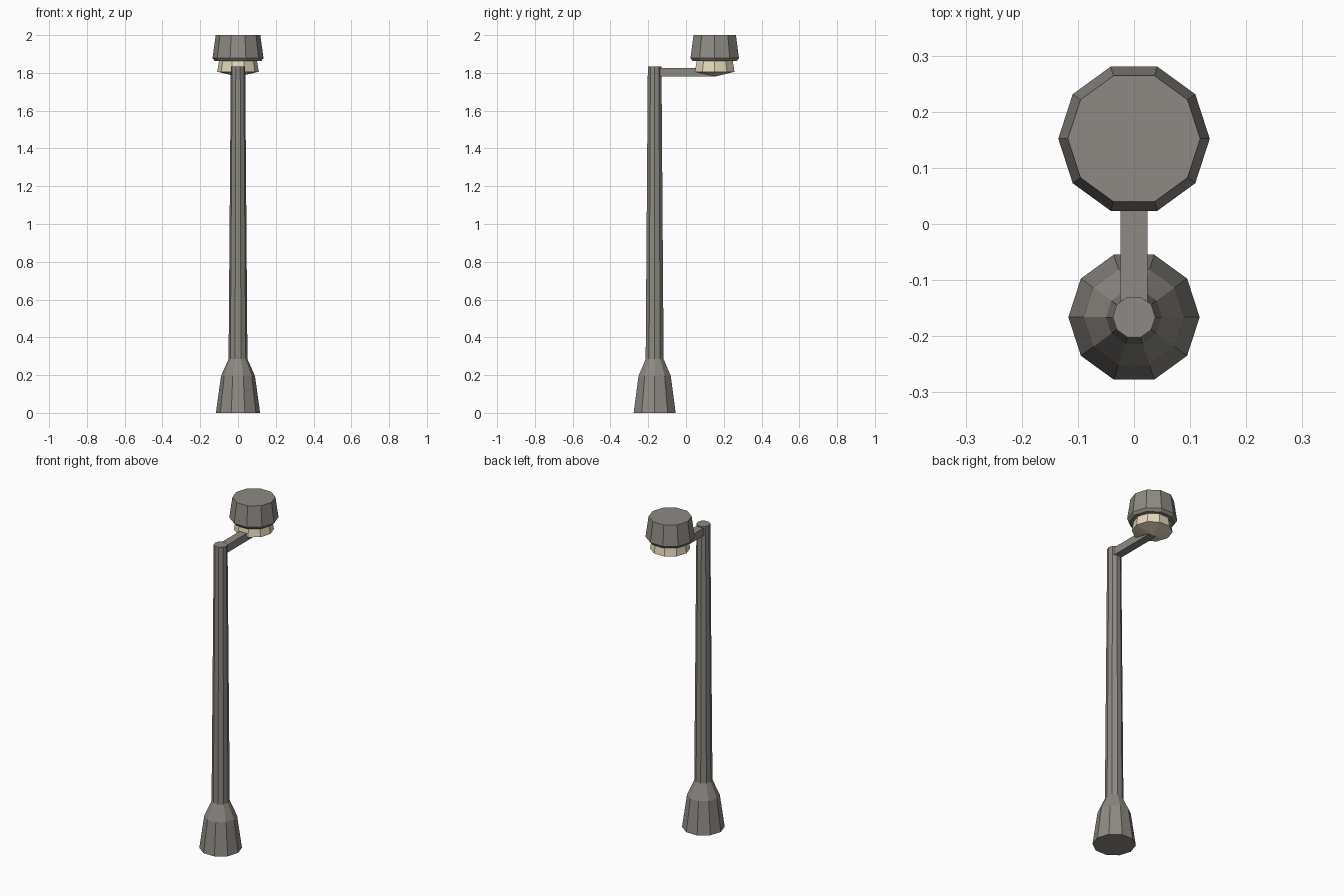
import bpy, bmesh, math

if "Cube" in bpy.data.objects:
    bpy.data.objects.remove(bpy.data.objects["Cube"])

def material(name, rgb):
    m = bpy.data.materials.new(name)
    m.diffuse_color = (*rgb, 1)
    m.use_nodes = True
    m.node_tree.nodes["Principled BSDF"].inputs["Base Color"].default_value = m.diffuse_color
    return m

metal = material("grey metal", (0.27, 0.25, 0.225))
glow = material("cream glass", (0.78, 0.68, 0.50))

def finish(bm, name, mat):
    bmesh.ops.recalc_face_normals(bm, faces=bm.faces)
    me = bpy.data.meshes.new(name)
    bm.to_mesh(me)
    bm.free()
    me.materials.append(mat)
    ob = bpy.data.objects.new(name, me)
    bpy.context.collection.objects.link(ob)
    return ob

def lathe(name, y, profile, mat, sides=10):
    """Stack flat-sided rings of (radius, z); radius 0 makes a point, open ends get caps."""
    bm = bmesh.new()
    rings = []
    for r, z in profile:
        n = sides if r > 0 else 1
        rings.append([bm.verts.new((r * math.cos(2 * math.pi * i / sides),
                                    y + r * math.sin(2 * math.pi * i / sides), z))
                      for i in range(n)])
    for a, b in zip(rings, rings[1:]):
        for i in range(sides):
            j = (i + 1) % sides
            quad = [a[i % len(a)], a[j % len(a)], b[j % len(b)], b[i % len(b)]]
            bm.faces.new(list(dict.fromkeys(quad)))
    for ring in (rings[0], rings[-1]):
        if len(ring) > 1:
            bm.faces.new(ring)
    return finish(bm, name, mat)

POLE_Y, LAMP_Y = -0.166, 0.152

# Post: flared foot, shoulder and slim tapering shaft
lathe("post", POLE_Y, [(0.117, 0), (0.09, 0.195), (0.05, 0.285), (0.038, 1.835)], metal)

# Horizontal arm from the post to under the lamp
bm = bmesh.new()
bmesh.ops.create_cube(bm, size=1)
for v in bm.verts:
    v.co = (v.co.x * 0.048,
            (POLE_Y + LAMP_Y) / 2 + v.co.y * (LAMP_Y - POLE_Y),
            1.803 + v.co.z * 0.046)
finish(bm, "arm", metal)

# Lamp hood with chamfered lower rim
lathe("lamp_hood", LAMP_Y, [(0.122, 1.862), (0.135, 1.878), (0.118, 2.0)], metal)

# Glowing lens with shallow pointed underside
lathe("lamp_lens", LAMP_Y, [(0, 1.78), (0.11, 1.806), (0.10, 1.866)], glow)
